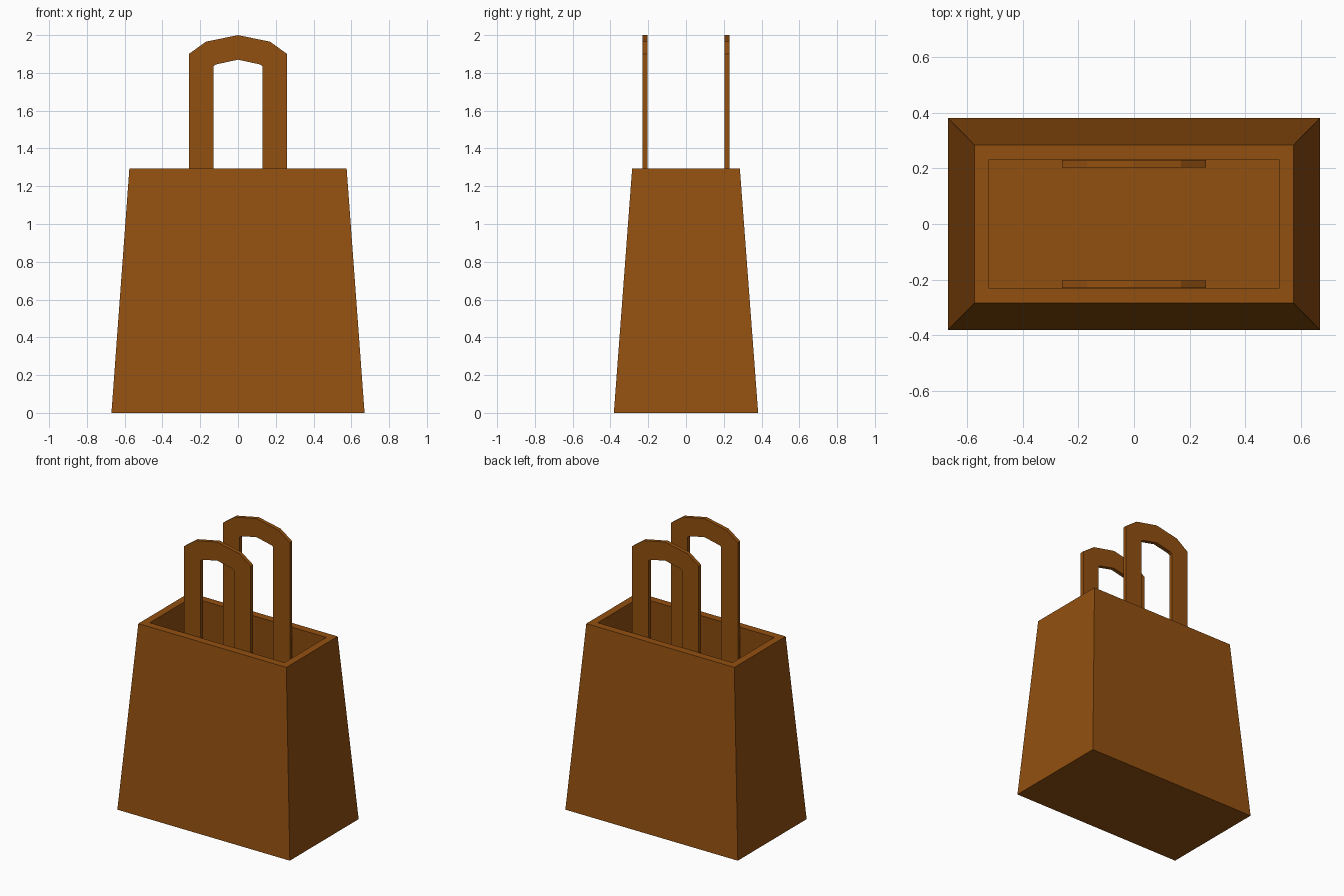
import bpy, bmesh

if "Cube" in bpy.data.objects:
    bpy.data.objects.remove(bpy.data.objects["Cube"])

brown = bpy.data.materials.new("brown_paper")
brown.diffuse_color = (0.29, 0.08, 0.005, 1)
brown.use_nodes = True
brown.node_tree.nodes["Principled BSDF"].inputs["Base Color"].default_value = brown.diffuse_color


def finish(bm, name):
    bmesh.ops.recalc_face_normals(bm, faces=bm.faces)
    mesh = bpy.data.meshes.new(name)
    bm.to_mesh(mesh)
    bm.free()
    mesh.materials.append(brown)
    obj = bpy.data.objects.new(name, mesh)
    bpy.context.collection.objects.link(obj)
    return obj


# Bag body: rectangular rings from outer base, over the rim, down to the inner floor
bm = bmesh.new()
rings = []
for hx, hy, z in [(0.67, 0.382, 0), (0.575, 0.285, 1.295),
                  (0.523, 0.232, 1.295), (0.615, 0.326, 0.05)]:
    rings.append([bm.verts.new((sx * hx, sy * hy, z))
                  for sx, sy in ((-1, -1), (1, -1), (1, 1), (-1, 1))])
for a, b in zip(rings, rings[1:]):
    for i in range(4):
        j = (i + 1) % 4
        bm.faces.new((a[i], a[j], b[j], b[i]))
bm.faces.new(rings[0])
bm.faces.new(rings[-1])
finish(bm, "bag_body")

# Handles: matching outer and inner arch outlines, bridged and extruded in y
outer = [(0.26, 0.95), (0.26, 1.9), (0.17, 1.965), (0.0, 2.0)]
inner = [(0.13, 0.95), (0.13, 1.835), (0.115, 1.845), (0.0, 1.87)]


def full(half):
    return half + [(-x, z) for x, z in reversed(half[:-1])]


def handle(name, y0, y1):
    bm = bmesh.new()
    o, n = [[bm.verts.new((x, y0, z)) for x, z in full(h)] for h in (outer, inner)]
    faces = [bm.faces.new((o[i], o[i + 1], n[i + 1], n[i])) for i in range(len(o) - 1)]
    ext = bmesh.ops.extrude_face_region(bm, geom=faces, use_keep_orig=True)
    moved = [v for v in ext["geom"] if isinstance(v, bmesh.types.BMVert)]
    bmesh.ops.translate(bm, verts=moved, vec=(0, y1 - y0, 0))
    finish(bm, name)


handle("front_handle", -0.23, -0.203)
handle("back_handle", 0.203, 0.23)
